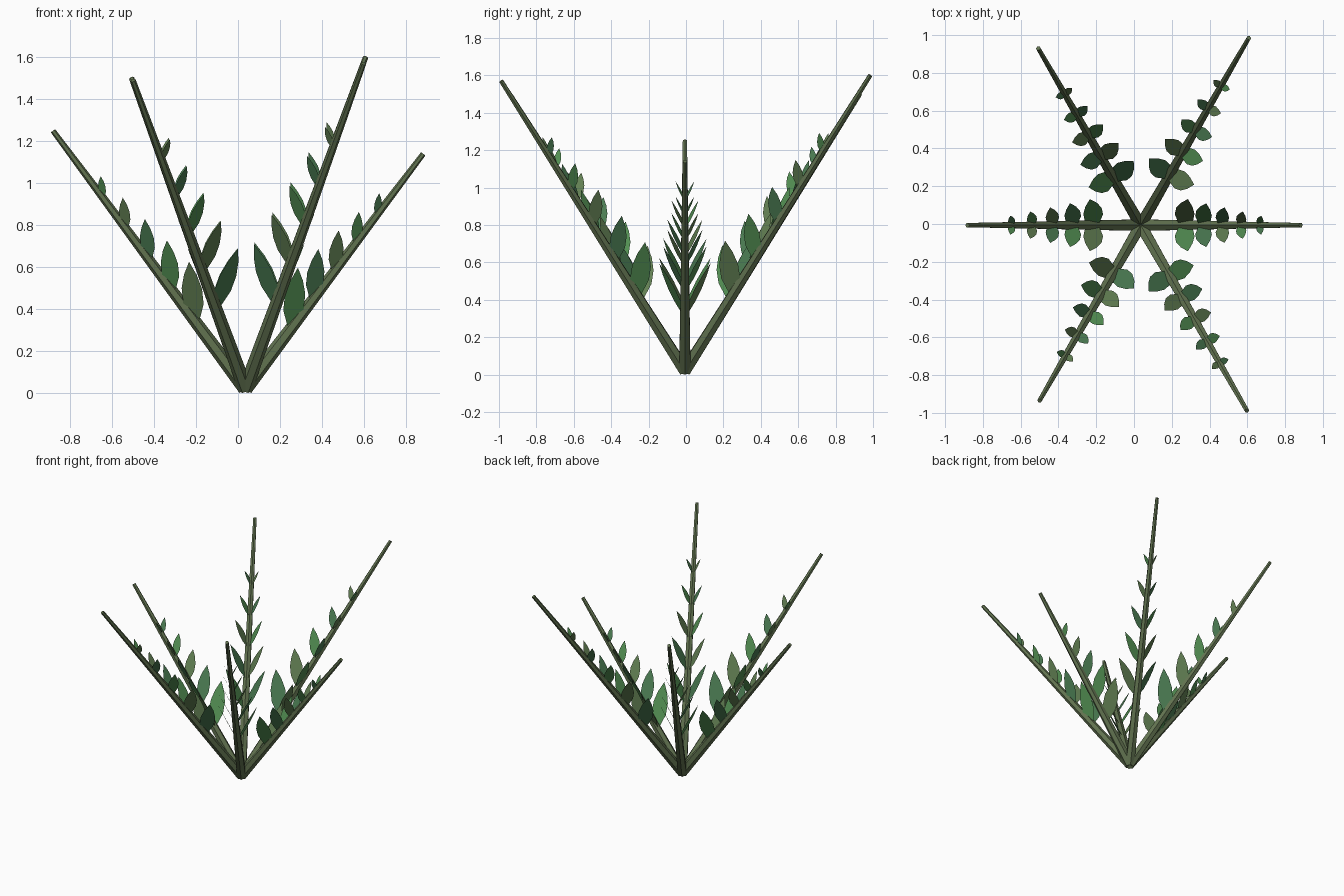
import bpy, bmesh, math
from mathutils import Vector

if "Cube" in bpy.data.objects:
    bpy.data.objects.remove(bpy.data.objects["Cube"])


def material(name, rgb):
    m = bpy.data.materials.new(name)
    m.diffuse_color = (*rgb, 1)
    m.use_nodes = True
    m.node_tree.nodes["Principled BSDF"].inputs["Base Color"].default_value = m.diffuse_color
    return m


STEM = material("stem_green", (0.12, 0.17, 0.08))
LEAF = [material("leaf_green", (0.085, 0.27, 0.085)),
        material("leaf_olive", (0.12, 0.21, 0.085)),
        material("leaf_deep", (0.07, 0.20, 0.085))]
BASE = Vector((0.035, -0.006, 0.021))
UP = Vector((0, 0, 1))
TWIST = math.radians(20)


def finish(bm, name, mats):
    me = bpy.data.meshes.new(name)
    bm.to_mesh(me)
    bm.free()
    for m in mats:
        me.materials.append(m)
    ob = bpy.data.objects.new(name, me)
    bpy.context.collection.objects.link(ob)


# Tapered straight stem from the shared root to its tip
def stem(name, tip, sides=6):
    bm = bmesh.new()
    axis = tip - BASE
    bmesh.ops.create_cone(bm, cap_ends=True, segments=sides, radius1=0.035,
                          radius2=0.013, depth=axis.length)
    rot = axis.to_track_quat('Z', 'Y')
    for v in bm.verts:
        v.co = rot @ v.co + (BASE + tip) / 2
    finish(bm, name, [STEM])


# Flat pointed leaf outline: (position along leaf, half width)
PROFILE = [(0, 0.35), (0.3, 0.95), (0.55, 0.95), (0.78, 0.6)]


def leaf(bm, root, d, width_dir, half, mat):
    w = (width_dir - d * width_dir.dot(d) / d.length_squared).normalized()
    left = [root + d * t - w * half * k for t, k in PROFILE]
    right = [root + d * t + w * half * k for t, k in PROFILE]
    loop = left + [root + d] + right[::-1]
    bm.faces.new([bm.verts.new(p) for p in loop]).material_index = mat


# Six stems, each with five opposite leaf pairs that shrink outward
TIPS = [(0.883, -0.006, 1.14), (0.608, 0.985, 1.60), (-0.507, 0.93, 1.50),
        (-0.882, -0.006, 1.25), (-0.50, -0.935, 1.49), (0.598, -0.988, 1.57)]
for i, tip in enumerate(TIPS):
    tip = Vector(tip)
    stem(f"stem_{i + 1}", tip)
    radial = Vector((tip.x - BASE.x, tip.y - BASE.y, 0)).normalized()
    side = UP.cross(radial)
    bm = bmesh.new()
    for k in range(5):
        root = BASE.lerp(tip, 0.26 + 0.12 * k)
        s = 1 - 0.16 * k
        for sgn in (-1, 1):
            d = (radial * 0.03 + side * sgn * 0.138 + UP * 0.285) * s
            w = radial * math.cos(TWIST) - side * sgn * math.sin(TWIST)
            leaf(bm, root, d, w, 0.054 * s, (i + 2 * k + (sgn > 0)) % 3)
    finish(bm, f"leaves_{i + 1}", LEAF)
